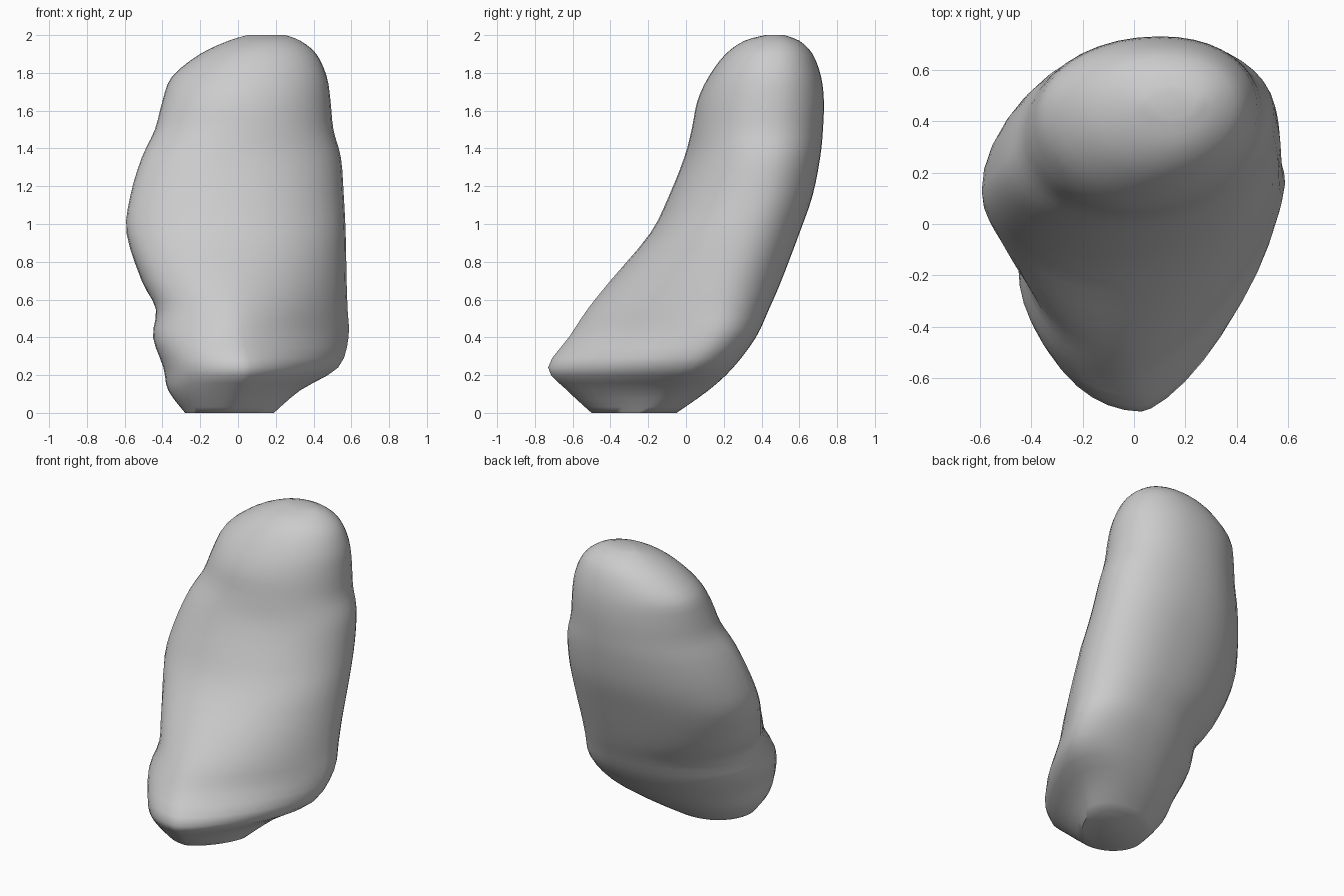
import bpy, bmesh, math

if "Cube" in bpy.data.objects:
    bpy.data.objects.remove(bpy.data.objects["Cube"])

# Cross-sections: z, left (x, y), front (x, y), right (x, y), back (x, y)
ROWS = [
    (0.00, -0.28, -0.30, -0.05, -0.50, 0.19, -0.20, 0.00, -0.05),
    (0.12, -0.37, -0.27, 0.00, -0.63, 0.33, -0.08, 0.10, 0.12),
    (0.24, -0.395, -0.22, 0.03, -0.73, 0.53, 0.03, 0.20, 0.25),
    (0.40, -0.45, -0.17, -0.02, -0.62, 0.585, 0.14, 0.25, 0.37),
    (0.55, -0.435, -0.08, -0.03, -0.52, 0.58, 0.18, 0.22, 0.44),
    (0.70, -0.51, 0.03, -0.05, -0.40, 0.575, 0.22, 0.18, 0.505),
    (0.95, -0.59, 0.11, -0.08, -0.19, 0.57, 0.31, 0.15, 0.60),
    (1.15, -0.57, 0.17, -0.10, -0.09, 0.56, 0.38, 0.12, 0.67),
    (1.35, -0.51, 0.24, -0.10, -0.01, 0.545, 0.42, 0.10, 0.71),
    (1.50, -0.44, 0.32, -0.03, 0.03, 0.505, 0.43, 0.10, 0.725),
    (1.65, -0.40, 0.38, 0.00, 0.06, 0.49, 0.44, 0.10, 0.73),
    (1.78, -0.35, 0.43, 0.05, 0.12, 0.47, 0.45, 0.10, 0.715),
    (1.90, -0.20, 0.45, 0.10, 0.21, 0.415, 0.46, 0.12, 0.67),
    (1.97, -0.05, 0.46, 0.14, 0.31, 0.33, 0.47, 0.14, 0.60),
    (2.00, 0.05, 0.47, 0.15, 0.42, 0.25, 0.47, 0.15, 0.52),
]
QUARTER, STEPS = 10, 3


def spline(a, b, c, d, t):
    return 0.5 * (2 * b + (c - a) * t + (2 * a - 5 * b + 4 * c - d) * t * t
                  + (3 * b - a - 3 * c + d) * t ** 3)


def section(row):
    """Closed outline through the four extreme points of a row."""
    z, pts = row[0], [(row[i], row[i + 1]) for i in (1, 3, 5, 7)]
    pinch = 1 + 0.4 * max(0, min(1, (0.95 - z) / 0.5))  # tapered nose, right side
    powers = [1.0, pinch, 0.92, 0.97]
    out = []
    for q in range(4):
        (x0, y0), (x1, y1) = pts[q], pts[(q + 1) % 4]
        for k in range(QUARTER):
            a = k / QUARTER * math.pi / 2
            c, s = math.cos(a) ** powers[q], math.sin(a) ** powers[q]
            if q % 2 == 0:   # side to front, or side to back
                out.append((x1 + (x0 - x1) * c, y0 + (y1 - y0) * s, z))
            else:            # front to side, or back to side
                out.append((x0 + (x1 - x0) * s, y1 + (y0 - y1) * c, z))
    return out


# Smoothly interpolated stack of sections
stack = []
n = len(ROWS)
for i in range(n - 1):
    four = [ROWS[max(0, min(n - 1, j))] for j in range(i - 1, i + 3)]
    for s in range(STEPS):
        stack.append([spline(*v, s / STEPS) for v in zip(*four)])
stack.append(ROWS[-1])

# Leaning boulder body
bm = bmesh.new()
rings = [[bm.verts.new(p) for p in section(r)] for r in stack]
count = 4 * QUARTER
for lo, hi in zip(rings, rings[1:]):
    for k in range(count):
        m = (k + 1) % count
        bm.faces.new((lo[k], lo[m], hi[m], hi[k]))
bm.faces.new(rings[0][::-1])
bm.faces.new(rings[-1])
bmesh.ops.recalc_face_normals(bm, faces=bm.faces)
mesh = bpy.data.meshes.new("boulder")
bm.to_mesh(mesh)
bm.free()
boulder = bpy.data.objects.new("boulder", mesh)
bpy.context.collection.objects.link(boulder)
bpy.context.view_layer.objects.active = boulder
boulder.select_set(True)
bpy.ops.object.shade_smooth_by_angle(angle=math.radians(50))
